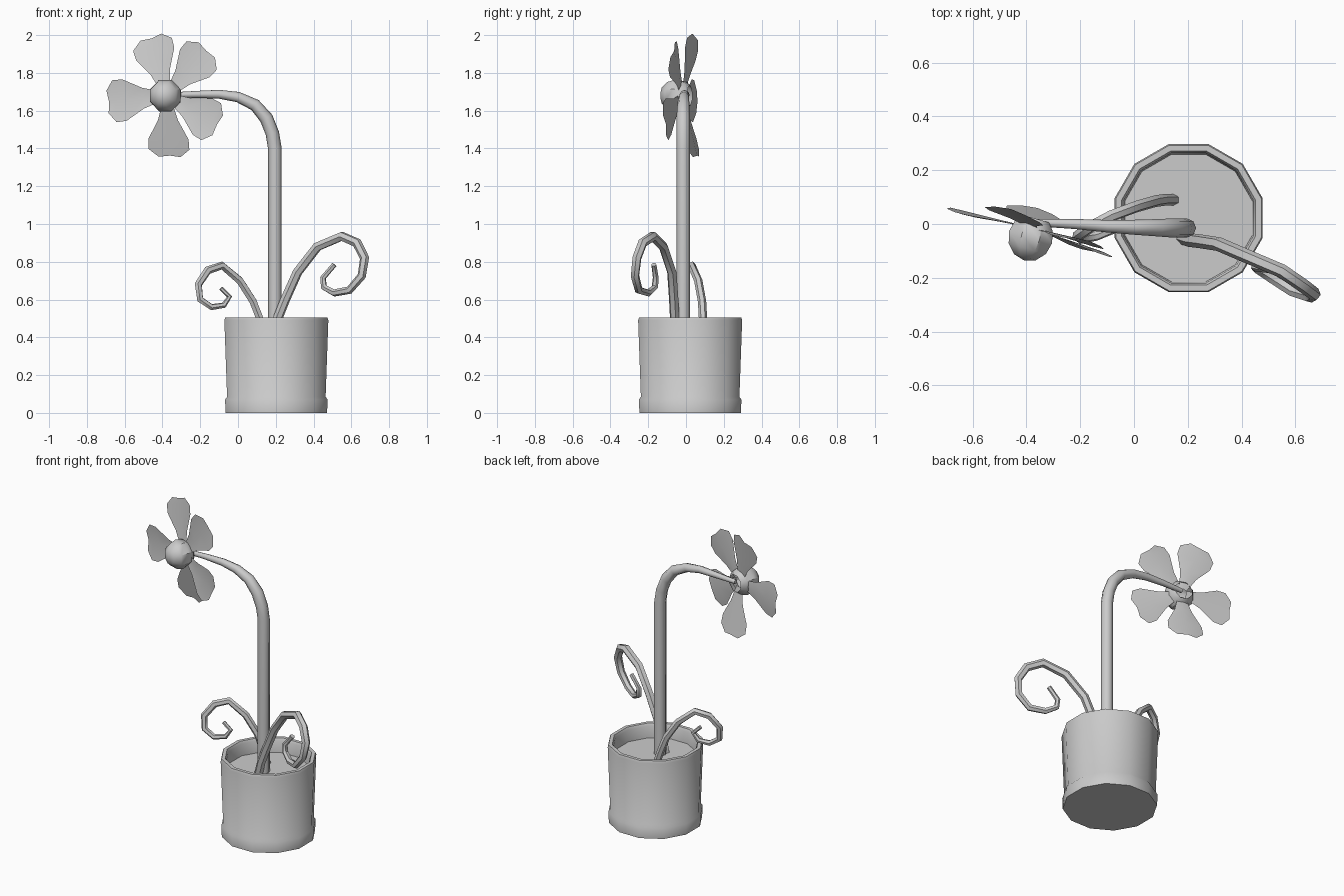
import bpy, bmesh, math
from mathutils import Vector, Matrix

if "Cube" in bpy.data.objects:
    bpy.data.objects.remove(bpy.data.objects["Cube"], do_unlink=True)

grey = bpy.data.materials.new("plain grey")
grey.use_nodes = True
grey.diffuse_color = (0.6, 0.6, 0.6, 1)
grey.node_tree.nodes["Principled BSDF"].inputs["Base Color"].default_value = (0.6, 0.6, 0.6, 1)


def select(ob):
    bpy.ops.object.select_all(action='DESELECT')
    ob.select_set(True)
    bpy.context.view_layer.objects.active = ob


def finish(name, bm, angle=40):
    mesh = bpy.data.meshes.new(name)
    bm.to_mesh(mesh)
    bm.free()
    ob = bpy.data.objects.new(name, mesh)
    bpy.context.collection.objects.link(ob)
    mesh.materials.append(grey)
    select(ob)
    bpy.ops.object.shade_smooth_by_angle(angle=math.radians(angle))
    return ob


def lathe(name, profile, sides, matrix, turn=0.0):
    """Revolve (radius, height) pairs; zero radius closes to a point."""
    bm = bmesh.new()
    rings = []
    for r, z in profile:
        if r == 0:
            rings.append([bm.verts.new((0, 0, z))] * sides)
        else:
            angles = [math.tau * (i + turn) / sides for i in range(sides)]
            rings.append([bm.verts.new((r * math.cos(a), r * math.sin(a), z)) for a in angles])
    for low, high in zip(rings, rings[1:]):
        for i in range(sides):
            j = (i + 1) % sides
            bm.faces.new(list(dict.fromkeys((low[i], low[j], high[j], high[i]))))
    bmesh.ops.recalc_face_normals(bm, faces=bm.faces)
    bm.transform(matrix)
    return finish(name, bm)


def tube(name, points, start, end, resolution, taper_from=0.0):
    """Tapering tube along a path."""
    curve = bpy.data.curves.new(name, 'CURVE')
    curve.dimensions = '3D'
    curve.bevel_depth = 1.0
    curve.bevel_resolution = resolution
    curve.use_fill_caps = True
    spline = curve.splines.new('POLY')
    spline.points.add(len(points) - 1)
    for i, (point, co) in enumerate(zip(spline.points, points)):
        t = max(0, i / (len(points) - 1) - taper_from) / (1 - taper_from)
        point.co = (*co, 1)
        point.radius = start + (end - start) * t
    ob = bpy.data.objects.new(name, curve)
    bpy.context.collection.objects.link(ob)
    curve.materials.append(grey)
    select(ob)
    bpy.ops.object.convert(target='MESH')
    bpy.ops.object.shade_smooth_by_angle(angle=math.radians(50))


# Pot with a foot band, hollow top and soil
pot_at = Matrix.Translation((0.203, 0.022, 0))
lathe("pot", [(0, 0), (0.278, 0), (0.281, 0.07), (0.27, 0.085), (0.285, 0.49),
              (0.28, 0.505), (0.258, 0.505), (0.25, 0.49), (0.245, 0.41)],
      12, pot_at, 0.5)
lathe("soil", [(0, 0.415), (0.247, 0.415)], 12, pot_at, 0.5)

# Bent stem
tube("stem", [(0.195, -0.015, 0.4), (0.195, -0.015, 1.4), (0.182, -0.015, 1.48),
              (0.15, -0.015, 1.56), (0.09, -0.014, 1.63), (0, -0.012, 1.672),
              (-0.1, -0.008, 1.687), (-0.22, 0, 1.686), (-0.36, 0.005, 1.682)],
     0.036, 0.014, 2, 0.4)

# Curling tendrils
tube("left_tendril",
     [(0.18, -0.05, 0.4), (0.21, -0.06, 0.5), (0.25, -0.065, 0.6), (0.315, -0.075, 0.745),
      (0.42, -0.12, 0.88), (0.55, -0.175, 0.935), (0.63, -0.23, 0.9), (0.67, -0.26, 0.82),
      (0.655, -0.27, 0.725), (0.59, -0.25, 0.65), (0.51, -0.2, 0.635),
      (0.455, -0.165, 0.665), (0.45, -0.16, 0.715), (0.51, -0.17, 0.785)],
     0.026, 0.014, 1, 0.5)
tube("right_tendril",
     [(0.15, 0.09, 0.4), (0.115, 0.09, 0.5), (0.08, 0.085, 0.59), (0.01, 0.065, 0.7),
      (-0.085, 0.03, 0.78), (-0.16, -0.01, 0.755), (-0.21, -0.045, 0.68),
      (-0.2, -0.055, 0.6), (-0.14, -0.045, 0.56), (-0.075, -0.02, 0.57),
      (-0.045, -0.01, 0.615), (-0.09, -0.02, 0.66)],
     0.022, 0.012, 1, 0.5)

# Flower frame: local x across, y up, z out of the face
out = Vector((-0.27, -0.96, 0)).normalized()
up = Vector((0, 0, 1))
across = up.cross(out)
flower = Matrix.Translation((-0.375, -0.015, 1.68)) @ Matrix((across, up, out)).transposed().to_4x4()

# Domed flower centre, open at the back around the stem
dome = [(0.09 * math.sin(a), 0.035 + 0.09 * math.cos(a))
        for a in (math.radians(d) for d in (0, 30, 60, 90, 120, 142))]
dome[0] = (0, dome[0][1])
lathe("flower_centre", dome, 8, flower, 0.5)

# Petals: (direction in degrees, how far the tip leans back)
outline = [(0.03, 0.025), (0.13, 0.055), (0.23, 0.11), (0.285, 0.112), (0.325, 0.06)]
spine = [0.03, 0.13, 0.23, 0.285, 0.318]
for number, (angle, lean) in enumerate([(108, 0.045), (48, 0.01), (-29, -0.015),
                                        (-91, 0.075), (186, -0.01)], 1):
    bm = bmesh.new()
    rows = [[bm.verts.new((u if v else s, v, 0.12 * abs(v) - lean * u / 0.32))
             for v in (-half, 0, half)]
            for (u, half), s in zip(outline, spine)]
    for a, b in zip(rows, rows[1:]):
        for i in (0, 1):
            bm.faces.new((a[i], b[i], b[i + 1], a[i + 1]))
    bm.transform(flower @ Matrix.Rotation(math.radians(angle), 4, 'Z'))
    finish(f"petal_{number}", bm)
